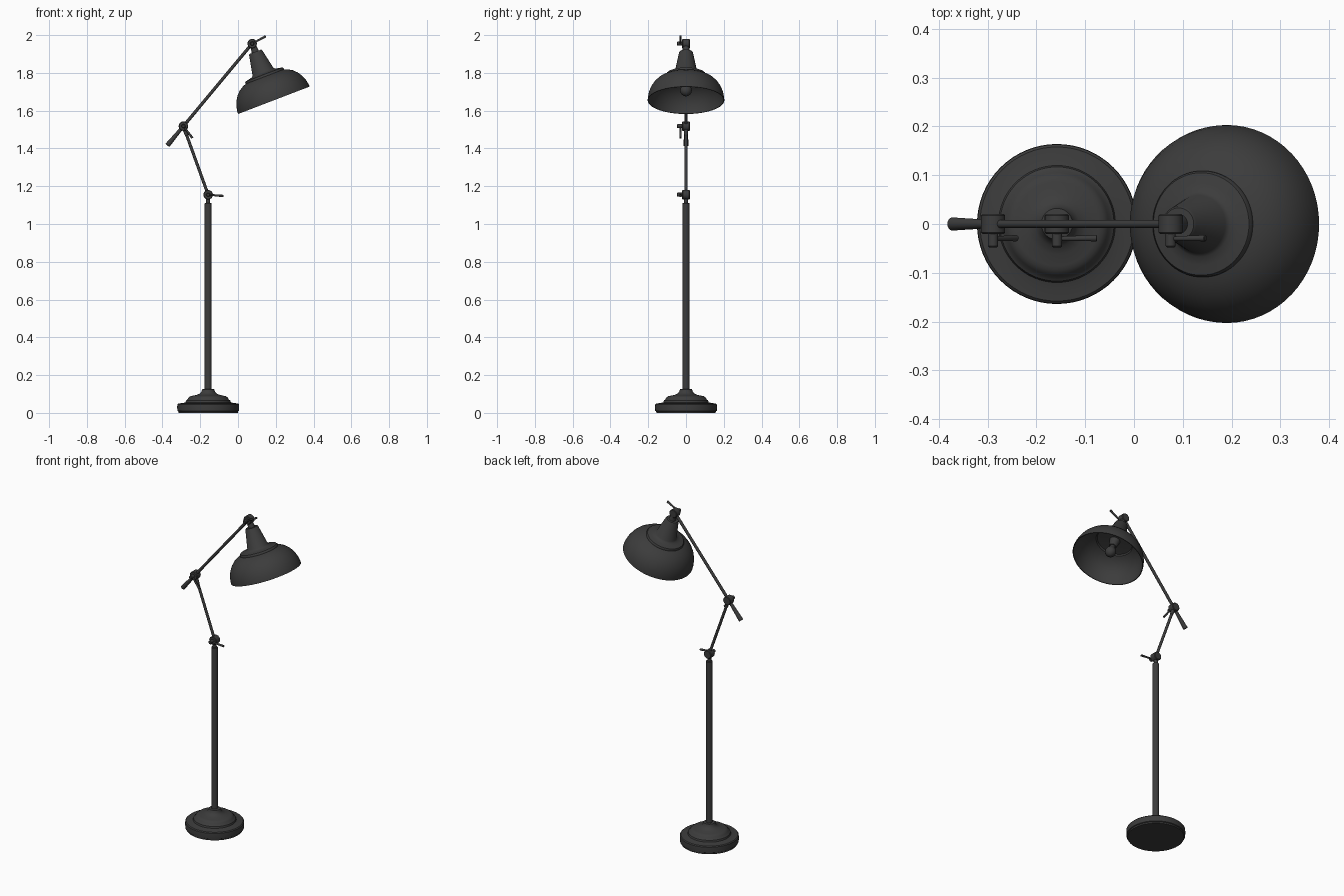
import bpy, bmesh, math
from mathutils import Vector, Matrix

if "Cube" in bpy.data.objects:
    bpy.data.objects.remove(bpy.data.objects["Cube"])

dark = bpy.data.materials.new("dark_metal")
dark.diffuse_color = (0.045, 0.045, 0.045, 1)
dark.use_nodes = True
dark.node_tree.nodes["Principled BSDF"].inputs["Base Color"].default_value = dark.diffuse_color

def lathe(name, profile, base=(0, 0, 0), axis=(0, 0, 1), seg=48):
    """Spin (radius, height) points about an axis starting at base."""
    bm = bmesh.new()
    rot = Vector((0, 0, 1)).rotation_difference(Vector(axis).normalized()).to_matrix().to_4x4()
    rings = []
    for r, h in profile:
        if r == 0:
            rings.append([bm.verts.new((0, 0, h))])
        else:
            rings.append([bm.verts.new((r * math.cos(2 * math.pi * i / seg),
                                        r * math.sin(2 * math.pi * i / seg), h)) for i in range(seg)])
    for a, b in zip(rings, rings[1:]):
        for i in range(seg):
            j = (i + 1) % seg
            quad = [a[i % len(a)], a[j % len(a)], b[j % len(b)], b[i % len(b)]]
            bm.faces.new(list(dict.fromkeys(quad)))
    bmesh.ops.recalc_face_normals(bm, faces=bm.faces)
    bm.transform(Matrix.Translation(base) @ rot)
    me = bpy.data.meshes.new(name)
    bm.to_mesh(me)
    bm.free()
    ob = bpy.data.objects.new(name, me)
    bpy.context.collection.objects.link(ob)
    me.materials.append(dark)
    bpy.context.view_layer.objects.active = ob
    ob.select_set(True)
    bpy.ops.object.shade_smooth_by_angle(angle=math.radians(35))
    ob.select_set(False)
    return ob

def rod(name, a, b, r1, r2=None, seg=24):
    """Capped, slightly bevelled round bar from a to b."""
    a, b = Vector(a), Vector(b)
    L, r2 = (b - a).length, r2 or r1
    c = min(0.003, r1 * 0.3, r2 * 0.3)
    return lathe(name, [(0, 0), (r1 - c, 0), (r1, c), (r2, L - c), (r2 - c, L), (0, L)], a, b - a, seg)

PX = -0.158
J1 = Vector((PX, 0, 1.155))
J2 = Vector((-0.289, 0, 1.518))
J3 = Vector((0.075, 0, 1.955))

# Stepped base and pole
lathe("base", [(0, 0), (0.157, 0), (0.158, 0.008), (0.163, 0.011), (0.164, 0.03), (0.163, 0.045),
               (0.158, 0.05), (0.135, 0.052), (0.12, 0.056), (0.117, 0.066), (0.11, 0.07), (0.105, 0.08),
               (0.095, 0.088), (0.086, 0.09), (0.062, 0.095), (0.045, 0.102), (0.036, 0.112),
               (0.032, 0.125), (0.018, 0.127), (0, 0.127)], (PX, 0, 0), seg=64)
rod("pole", (PX, 0, 0.12), (PX, 0, 1.112), 0.0185, seg=32)
rod("pole_neck", (PX, 0, 1.105), J1, 0.011)

# Swivel joints, each with a clamp screw and a tapered lever
levers = [(J1, (-0.076, 1.148)), (J2, (-0.241, 1.455)), (J3, (0.147, 1.994))]
for n, (j, (lx, lz)) in enumerate(levers, 1):
    rod(f"joint_{n}", j + Vector((0, -0.02, 0)), j + Vector((0, 0.02, 0)), 0.025, seg=32)
    rod(f"clamp_screw_{n}", j + Vector((0, -0.048, 0)), j + Vector((0, -0.015, 0)), 0.0105)
    rod(f"clamp_lever_{n}", j + Vector((0, -0.03, 0)), (lx, -0.029, lz), 0.0045, 0.0065, 16)

# Arms, with the tail grip behind the middle joint
d = (J3 - J2).normalized()
low = (J2 - J1).normalized()
rod("lower_arm", J1, J2, 0.008)
rod("lower_arm_ferrule", J2 - low * 0.055, J2, 0.009, 0.012)
rod("upper_arm", J2 - d * 0.08, J3, 0.0085)
rod("arm_grip", J2 - d * 0.133, J2 - d * 0.02, 0.0135, 0.009)

# Shade: thin hollow bell with a shoulder and a tapered neck, tilted about 20 degrees
rim = Vector((0.19, 0, 1.655))
axis = (J3 - rim).normalized()
bell = [(0.203, 0), (0.202, 0.015), (0.197, 0.04), (0.187, 0.067), (0.171, 0.092), (0.15, 0.113),
        (0.125, 0.128), (0.109, 0.134)]
outer = bell + [(0.109, 0.14), (0.105, 0.146), (0.085, 0.15), (0.067, 0.154), (0.059, 0.162),
                (0.037, 0.27), (0.033, 0.275), (0, 0.275)]
inner = [(0, 0.146), (0.1, 0.139)] + [(r - 0.004, max(h - 0.003, 0)) for r, h in reversed(bell)]
lathe("shade", inner + outer, rim, axis, 64)
rod("shade_stem", rim + axis * 0.27, J3, 0.02, 0.014)

# Socket and bulb inside the shade
rod("socket", rim + axis * 0.1, rim + axis * 0.148, 0.022, 0.03)
lathe("bulb", [(0, 0.024), (0.012, 0.027), (0.022, 0.034), (0.029, 0.045), (0.031, 0.057), (0.028, 0.069),
               (0.021, 0.081), (0.015, 0.092), (0.014, 0.105), (0, 0.105)], rim, axis, 32)
